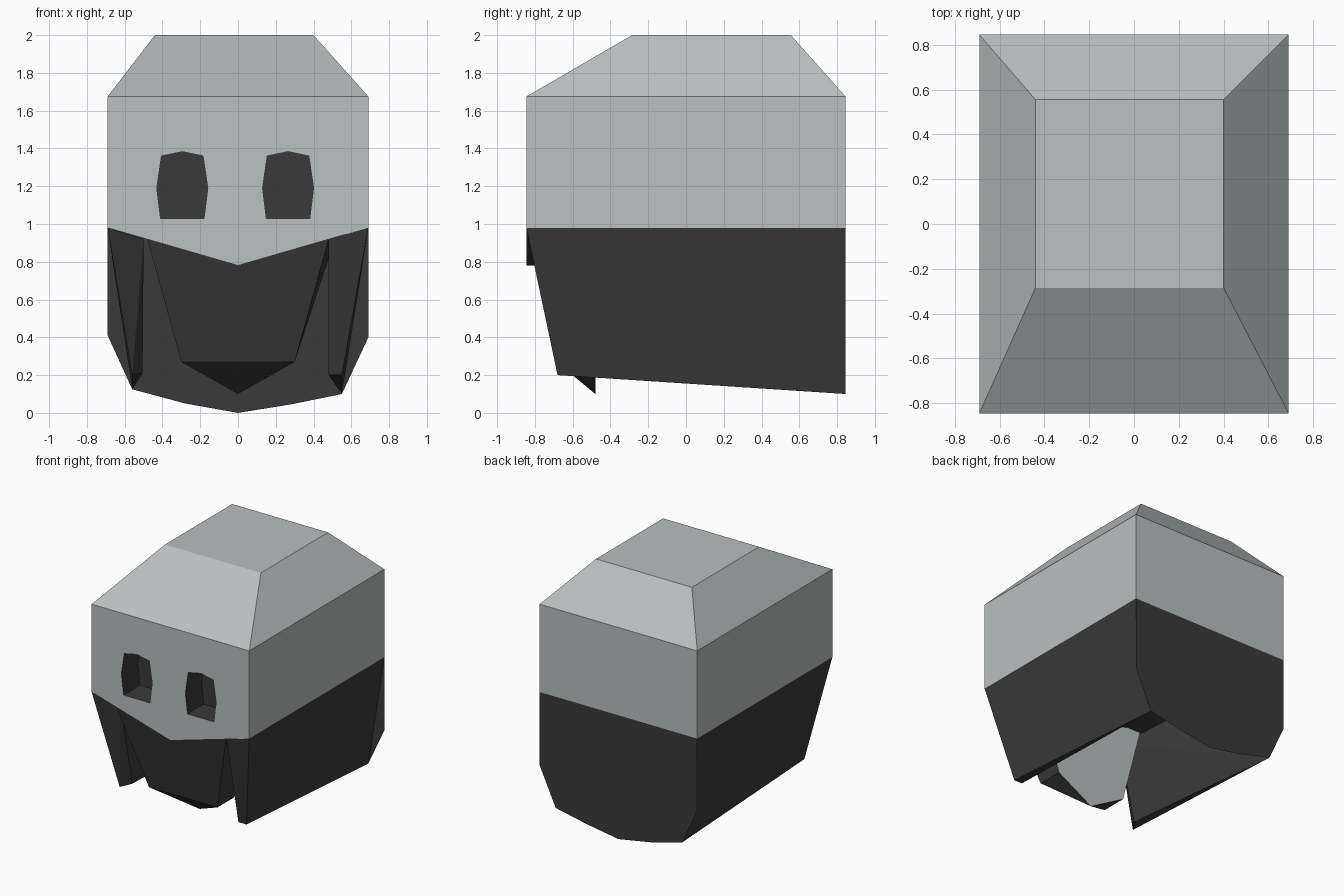
import bpy, bmesh

cube = bpy.data.objects.get("Cube")
if cube:
    bpy.data.objects.remove(cube, do_unlink=True)


def material(name, colour):
    mat = bpy.data.materials.new(name)
    mat.use_nodes = True
    mat.diffuse_color = colour
    for node in mat.node_tree.nodes:
        if node.type == 'BSDF_PRINCIPLED':
            node.inputs["Base Color"].default_value = colour
            node.inputs["Roughness"].default_value = 0.9
    return mat


GREY, DARK = 0, 1
MATERIALS = [material("light_grey", (0.495, 0.523, 0.523, 1)),
             material("charcoal", (0.042, 0.042, 0.042, 1))]


def finish(name, bm, rule):
    """Colour the faces by a rule and link the mesh as an object."""
    for face in bm.faces:
        face.material_index = rule(face)
    mesh = bpy.data.meshes.new(name)
    bm.to_mesh(mesh)
    bm.free()
    for mat in MATERIALS:
        mesh.materials.append(mat)
    obj = bpy.data.objects.new(name, mesh)
    bpy.context.scene.collection.objects.link(obj)
    return obj


def hull(name, points, rule):
    """Flat-faced convex solid around a few corner points."""
    bm = bmesh.new()
    for p in points:
        bm.verts.new(p)
    bmesh.ops.convex_hull(bm, input=bm.verts[:])
    bmesh.ops.delete(bm, geom=[v for v in bm.verts if not v.link_faces], context='VERTS')
    bmesh.ops.dissolve_limit(bm, angle_limit=0.01, verts=bm.verts[:], edges=bm.edges[:])
    bmesh.ops.recalc_face_normals(bm, faces=bm.faces[:])
    return finish(name, bm, rule)


def both(x, y, z):
    return [(x, y, z), (-x, y, z)]


W, D = 0.69, 0.845      # half width and half depth
BROW, JAW = 1.675, 0.98  # top and bottom of the straight head walls

# Head: box with sloped roof and a pointed front, dark underneath
head_points = [(x, y, z) for x in (-W, W) for y in (-D, D) for z in (JAW, BROW)]
head_points += [(x, y, 2) for x in (-0.44, 0.4) for y in (-0.285, 0.555)]
head_points += [(0, -D, 0.78), (0, 0, 0.78)]
head = hull("head", head_points, lambda f: DARK if f.normal.z < -0.5 else GREY)

# Eye sockets cut into the face
eye_profile = [(0.115, 1.03), (0.135, 1.19), (0.11, 1.36), (0, 1.383)]
for side, centre in (("right", -0.295), ("left", 0.265)):
    points = [(centre + s * x, y, z) for x, z in eye_profile
              for s in (-1, 1) for y in (-0.95, -0.64)]
    cutter = hull(side + "_eye_cutter", list(dict.fromkeys(points)), lambda f: DARK)
    cutter.hide_render = True
    cutter.hide_viewport = True
    cutter.display_type = 'WIRE'
    cut = head.modifiers.new(side + "_eye_socket", 'BOOLEAN')
    cut.operation = 'DIFFERENCE'
    cut.solver = 'EXACT'
    cut.object = cutter

# Side curtains, thick at the front and thin at the back; the right one is bevelled
lower_corners = {
    "left": [(0.55, D, 0.1), (0.55, -0.68, 0.2), (0.48, -0.68, 0.2), (0.48, -0.832, 0.92)],
    "right": [(-0.56, D, 0.125), (-0.56, -0.68, 0.2), (-0.505, -0.6, 0.21), (-0.5, -0.76, 0.92)],
}
for side, s in (("left", 1), ("right", -1)):
    top = [(s * W, -D, JAW), (s * W, D, JAW)]
    hull(side + "_side_curtain", top + lower_corners[side], lambda f: DARK)

# Back curtain with a rounded lower edge
outline = [(W, JAW), (W, 0.4), (0.55, 0.1), (0.28, 0.045), (0, 0),
           (-0.28, 0.05), (-0.56, 0.125), (-W, 0.41), (-W, JAW)]
bm = bmesh.new()
bm.faces.new([bm.verts.new((x, D, z)) for x, z in outline])
bmesh.ops.triangulate(bm, faces=bm.faces[:])
for f in bm.faces:
    f.normal_update()
    if f.normal.y < 0:
        f.normal_flip()
finish("back_curtain", bm, lambda f: DARK)

# Beard, with a bare rear face
beard_points = (both(0.48, -0.835, 0.92) + both(0.3, -0.685, 0.27)
                + both(0.3, -0.48, 0.27) + [(0, -0.48, 0.1)]
                + [(0.5, -0.48, 0.88), (-0.46, -0.48, 0.88)])
hull("beard", beard_points, lambda f: GREY if f.normal.y > 0.9 else DARK)
